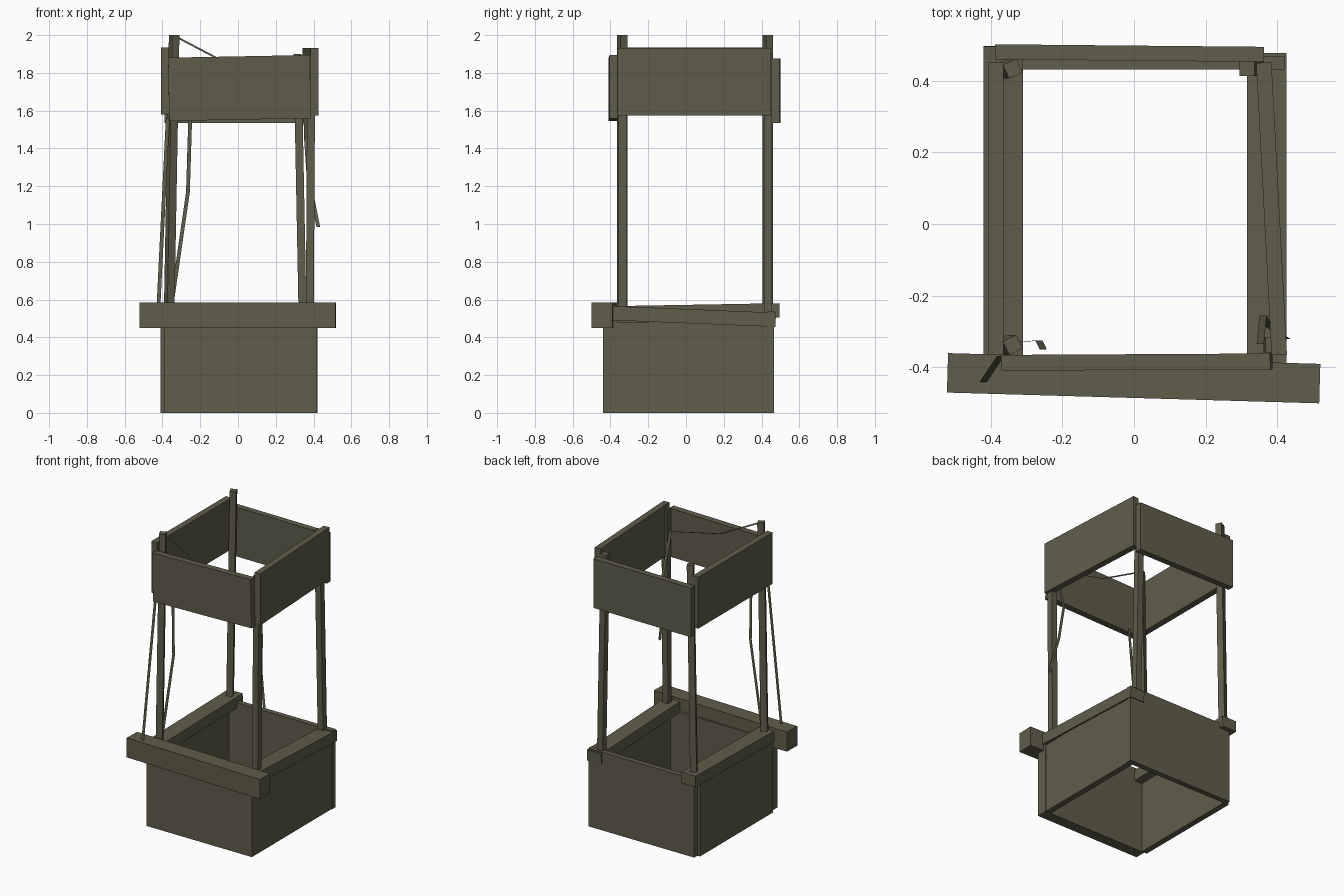
import bpy
import bmesh
from math import cos, sin, radians
from mathutils import Matrix, Vector

cube = bpy.data.objects.get("Cube")
if cube:
    bpy.data.objects.remove(cube, do_unlink=True)

# Weathered olive wood, used for every part
wood = bpy.data.materials.new("weathered_olive_wood")
wood.use_nodes = True
colour = (0.115, 0.109, 0.067, 1)
wood.diffuse_color = colour
wood.node_tree.nodes["Principled BSDF"].inputs["Base Color"].default_value = colour


def finish(name, bm):
    mesh = bpy.data.meshes.new(name)
    bm.normal_update()
    bm.to_mesh(mesh)
    bm.free()
    mesh.materials.append(wood)
    obj = bpy.data.objects.new(name, mesh)
    bpy.context.collection.objects.link(obj)
    return obj


def plank(name, start, end, width, height, ref=(0, 0, 1)):
    """Box running from start to end; height lies towards ref."""
    start, end = Vector(start), Vector(end)
    along = (end - start).normalized()
    side = along.cross(Vector(ref)).normalized()
    up = side.cross(along)
    turn = Matrix((along, side, up)).transposed().to_4x4()
    size = Matrix.Diagonal(((end - start).length, width, height, 1))
    bm = bmesh.new()
    bmesh.ops.create_cube(bm, size=1, matrix=Matrix.Translation((start + end) / 2) @ turn @ size)
    return finish(name, bm)


def strip(name, points, width=0.02):
    """Thin hanging cord, swept sideways along x."""
    bm = bmesh.new()
    rows = [[bm.verts.new((x + s * width / 2, y, z)) for s in (-1, 1)] for x, y, z in points]
    for (a, b), (c, d) in zip(rows, rows[1:]):
        bm.faces.new((a, b, d, c))
    return finish(name, bm)


# Base walls, open above and below
plank("base_front_wall", (-0.39, -0.403, 0.25), (0.415, -0.403, 0.25), 0.075, 0.5)
plank("base_back_wall", (-0.39, 0.449, 0.27), (0.42, 0.449, 0.27), 0.036, 0.54)
plank("base_right_wall", (-0.39, -0.365, 0.25), (-0.39, 0.432, 0.25), 0.04, 0.5)
plank("base_left_wall", (0.395, -0.365, 0.24), (0.395, 0.432, 0.24), 0.04, 0.48)

# Crooked rails on the base, and the long front beam
plank("right_rail", (-0.365, -0.365, 0.528), (-0.365, 0.495, 0.543), 0.11, 0.075)
plank("left_rail", (0.37, -0.39, 0.528), (0.37, 0.475, 0.493), 0.11, 0.075)
plank("front_beam", (-0.52, -0.415, 0.518), (0.518, -0.445, 0.518), 0.11, 0.135)

# Leaning posts: base x, top x, y, top height, twist in degrees
posts = {
    "front_right_post": (-0.365, -0.338, -0.337, 2.0, 25),
    "back_right_post": (-0.365, -0.338, 0.433, 2.0, 25),
    "front_left_post": (0.38, 0.388, -0.337, 1.9, 0),
    "back_left_post": (0.342, 0.315, 0.433, 1.9, 0),
}
for name, (x0, x1, y, top, twist) in posts.items():
    a = radians(twist)
    plank(name, (x0, y, 0.5), (x1, y, top), 0.042, 0.042, (cos(a), sin(a), 0))

# Crooked panels round the top
plank("upper_front_panel", (-0.367, -0.387, 1.713), (0.383, -0.383, 1.727), 0.044, 0.335)
plank("upper_back_panel", (-0.388, 0.48, 1.705), (0.362, 0.473, 1.705), 0.042, 0.34)
plank("upper_right_panel", (-0.386, -0.365, 1.757), (-0.386, 0.45, 1.757), 0.043, 0.355)
plank("upper_left_panel", (0.405, -0.365, 1.753), (0.362, 0.45, 1.753), 0.043, 0.355)

# Loose cords
strip("beam_cord", [(-0.42, -0.44, 0.585), (-0.372, -0.368, 1.56)])
strip("post_cord", [(-0.35, -0.33, 0.58), (-0.265, -0.325, 1.17), (-0.253, -0.35, 1.56)])
strip("top_cord", [(-0.325, -0.335, 1.99), (-0.03, -0.335, 1.835), (0.345, -0.335, 1.75)])
strip("hanging_cord", [(0.352, -0.335, 1.75), (0.36, -0.255, 1.45), (0.375, -0.285, 1.23),
                       (0.425, -0.32, 0.985)])
